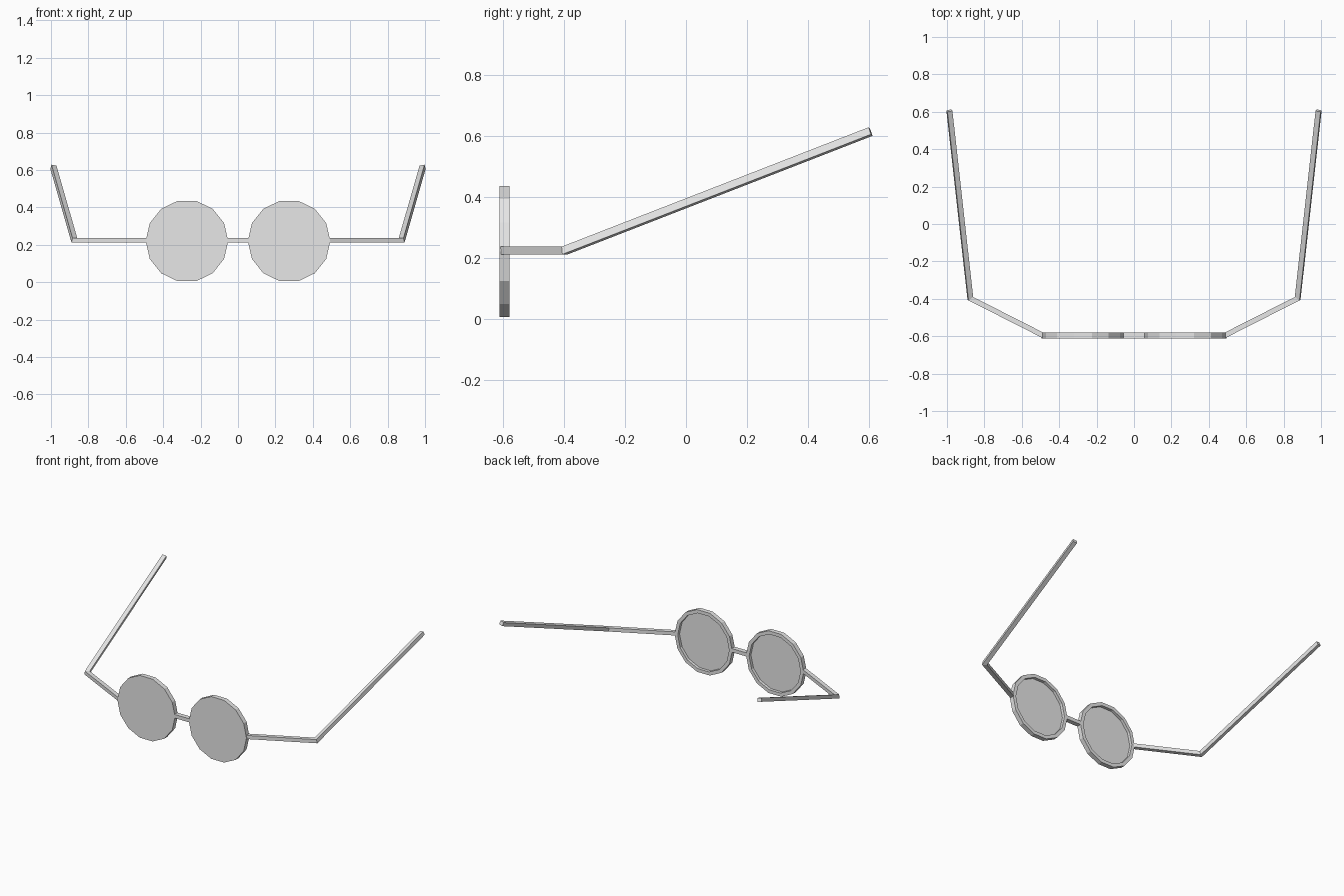
import bpy
import bmesh
from math import pi
from mathutils import Matrix, Vector

cube = bpy.data.objects.get("Cube")
if cube:
    bpy.data.objects.remove(cube)

GREY = (0.8, 0.8, 0.8, 1.0)
grey = bpy.data.materials.new("plain grey")
grey.use_nodes = True
grey.diffuse_color = GREY
grey.node_tree.nodes["Principled BSDF"].inputs["Base Color"].default_value = GREY

FRONT, BACK = -0.612, -0.58
MID_Y = (FRONT + BACK) / 2
LENS_X, LENS_R, SIDES = 0.273, 0.2205, 14
BAR_Z, BAR = 0.2245, 0.025
RIM_X = 0.485


def finish(bm, name):
    bmesh.ops.recalc_face_normals(bm, faces=bm.faces)
    mesh = bpy.data.meshes.new(name)
    bm.to_mesh(mesh)
    bm.free()
    mesh.materials.append(grey)
    obj = bpy.data.objects.new(name, mesh)
    bpy.context.collection.objects.link(obj)
    return obj


def lens(name, side):
    """Faceted disc, flush in front, with a raised rim around the back."""
    bm = bmesh.new()
    place = (Matrix.Translation((side * LENS_X, MID_Y, LENS_R))
             @ Matrix.Rotation(pi / 2, 4, 'X')
             @ Matrix.Rotation(pi / 2, 4, 'Z'))
    bmesh.ops.create_cone(bm, cap_ends=True, segments=SIDES, radius1=LENS_R,
                          radius2=LENS_R, depth=BACK - FRONT, matrix=place)
    back = max(bm.faces, key=lambda f: f.calc_center_median().y)
    bmesh.ops.inset_region(bm, faces=[back], thickness=0.024)
    bmesh.ops.inset_region(bm, faces=[back], thickness=0.0, depth=-0.02)
    return finish(bm, name)


def bar(name, points):
    """Square bar swept along a path, mitred at its bends."""
    bm = bmesh.new()
    pts = [Vector(p) for p in points]
    dirs = [(b - a).normalized() for a, b in zip(pts, pts[1:])]
    across = dirs[0].cross(Vector((0, 0, 1))).normalized()
    up = across.cross(dirs[0])
    h = BAR / 2
    ring = [pts[0] + across * i * h * 1.1 + up * j * h
            for i, j in ((-1, -1), (1, -1), (1, 1), (-1, 1))]
    # The root is cut flush with the lens edge
    ring = [p - dirs[0] * ((p.x - pts[0].x) / dirs[0].x) for p in ring]
    rings = [[bm.verts.new(p) for p in ring]]
    for k, d in enumerate(dirs):
        normal = d + dirs[k + 1] if k + 1 < len(dirs) else d
        ring = [p + d * ((pts[k + 1] - p).dot(normal) / d.dot(normal)) for p in ring]
        rings.append([bm.verts.new(p) for p in ring])
    for a, b in zip(rings, rings[1:]):
        for i in range(4):
            j = (i + 1) % 4
            bm.faces.new((a[i], a[j], b[j], b[i]))
    bm.faces.new(rings[0])
    bm.faces.new(rings[-1])
    return finish(bm, name)


# Lenses and the bent arms on both sides
for label, s in (("left", 1), ("right", -1)):
    lens(label + "_lens", s)
    bar(label + "_arm", [(s * RIM_X, MID_Y, BAR_Z),
                         (s * 0.875, -0.398, BAR_Z),
                         (s * 0.987, 0.606, 0.615)])

# Bridge between the lenses
bm = bmesh.new()
gap = 2 * (LENS_X * 2 - RIM_X)
bmesh.ops.create_cube(bm, size=1, matrix=Matrix.Translation((0, MID_Y, BAR_Z))
                      @ Matrix.Diagonal((gap, BACK - FRONT, BAR, 1)))
finish(bm, "bridge")
